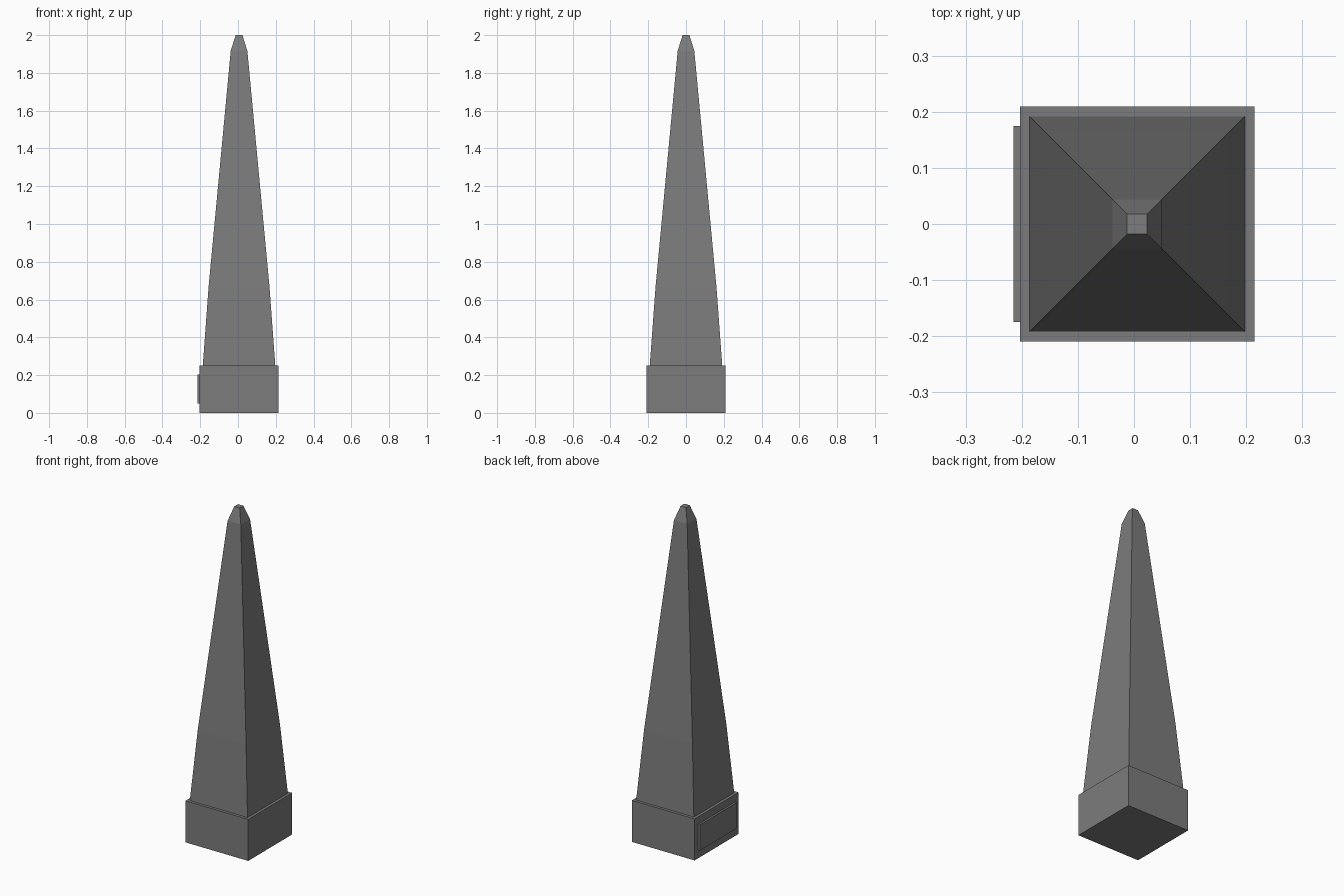
import bpy
import bmesh

cube = bpy.data.objects.get("Cube")
if cube:
    bpy.data.objects.remove(cube, do_unlink=True)

CENTRE_X = 0.0055  # the plaque on one side shifts the monument slightly

stone = bpy.data.materials.new("grey stone")
stone.use_nodes = True
colour = (0.2, 0.2, 0.2, 1)
stone.diffuse_color = colour
stone.node_tree.nodes["Principled BSDF"].inputs["Base Color"].default_value = colour


def square_tower(name, profile):
    """Stack of square rings given as (half width, height), closed at both ends."""
    bm = bmesh.new()
    rings = []
    for half, z in profile:
        rings.append([bm.verts.new((sx * half, sy * half, z))
                      for sx, sy in ((-1, -1), (1, -1), (1, 1), (-1, 1))])
    for low, high in zip(rings, rings[1:]):
        for i in range(4):
            j = (i + 1) % 4
            bm.faces.new((low[i], low[j], high[j], high[i]))
    bm.faces.new(rings[0][::-1])
    bm.faces.new(rings[-1])
    return add_object(name, bm, (CENTRE_X, 0, 0))


def box(name, size, location):
    bm = bmesh.new()
    bmesh.ops.create_cube(bm, size=1)
    bmesh.ops.scale(bm, vec=size, verts=bm.verts)
    return add_object(name, bm, location)


def add_object(name, bm, location):
    mesh = bpy.data.meshes.new(name)
    bm.to_mesh(mesh)
    bm.free()
    mesh.materials.append(stone)
    obj = bpy.data.objects.new(name, mesh)
    obj.location = location
    bpy.context.collection.objects.link(obj)
    return obj


# Square plinth
square_tower("plinth", [(0.209, 0), (0.209, 0.25)])

# Tapering shaft with a steeper, blunt cap
square_tower("shaft", [(0.192, 0.25), (0.161, 0.67), (0.044, 1.917), (0.018, 2.0)])

# Plaque on the right side of the plinth
box("plaque", (0.022, 0.35, 0.155), (-0.204, 0, 0.127))
